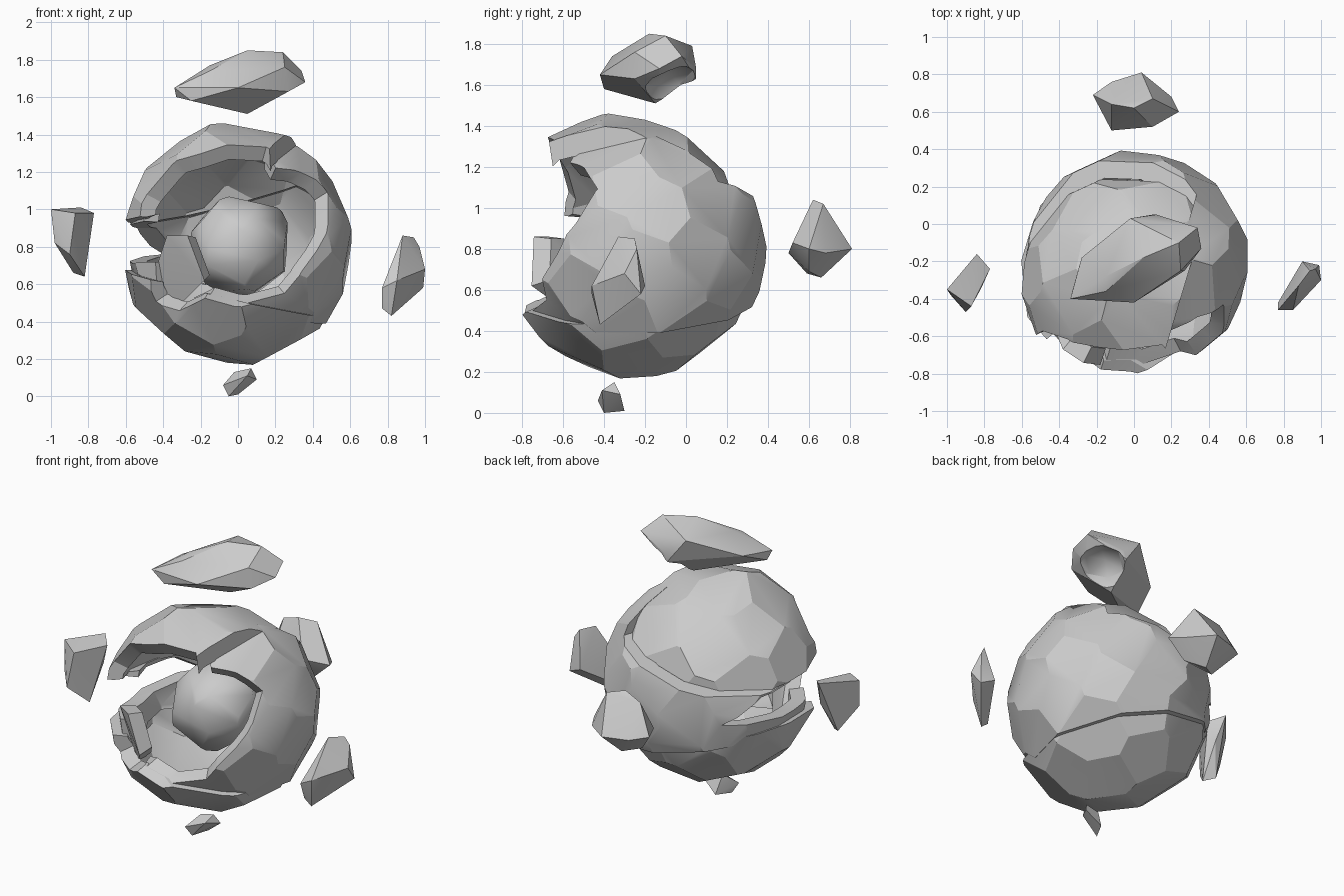
import bpy, bmesh, math, random
from mathutils import Vector, Matrix

if "Cube" in bpy.data.objects:
    bpy.data.objects.remove(bpy.data.objects["Cube"])

C = Vector((0, -0.21, 0.8))      # centre of the shell


def make_obj(name, bm):
    bmesh.ops.recalc_face_normals(bm, faces=bm.faces[:])
    me = bpy.data.meshes.new(name)
    bm.to_mesh(me)
    bm.free()
    ob = bpy.data.objects.new(name, me)
    bpy.context.collection.objects.link(ob)
    return ob


def smooth(ob, angle):
    bpy.ops.object.select_all(action='DESELECT')
    bpy.context.view_layer.objects.active = ob
    ob.select_set(True)
    bpy.ops.object.shade_smooth_by_angle(angle=math.radians(angle))


def cut(ob, cutter):
    m = ob.modifiers.new("cut", 'BOOLEAN')
    m.operation, m.solver, m.object = 'DIFFERENCE', 'EXACT', cutter
    bpy.context.view_layer.objects.active = ob
    bpy.ops.object.modifier_apply(modifier=m.name)
    bpy.data.objects.remove(cutter)


def chiselled_ball(name, r, count, jitter, seed):
    # a block trimmed by many planes spread evenly around a ball
    rnd = random.Random(seed)
    bm = bmesh.new()
    bmesh.ops.create_cube(bm, size=4 * r)
    for i in range(count):
        z = 1 - 2 * (i + 0.5) / count
        a = i * 2.39996
        s = math.sqrt(1 - z * z)
        n = Vector((s * math.cos(a), s * math.sin(a), z))
        n += Vector([rnd.uniform(-jitter, jitter) for _ in range(3)])
        n.normalize()
        res = bmesh.ops.bisect_plane(bm, geom=bm.verts[:] + bm.edges[:] + bm.faces[:],
                                     plane_co=n * r * rnd.uniform(0.98, 1.0),
                                     plane_no=n, clear_outer=True)
        edges = [e for e in res['geom_cut'] if isinstance(e, bmesh.types.BMEdge)]
        if edges:
            bmesh.ops.edgeloop_fill(bm, edges=edges)
    bmesh.ops.remove_doubles(bm, verts=bm.verts[:], dist=0.003)
    return make_obj(name, bm)


def hull(name, pts):
    bm = bmesh.new()
    for p in pts:
        bm.verts.new(p)
    bmesh.ops.convex_hull(bm, input=bm.verts[:])
    bmesh.ops.dissolve_limit(bm, angle_limit=math.radians(8),
                             verts=bm.verts[:], edges=bm.edges[:])
    ob = make_obj(name, bm)
    smooth(ob, 28)
    return ob


def on_ball(x, z, r=0.61):
    # point on the front of the shell (relative to its centre)
    dx, dz = x - C.x, z - C.z
    return Vector((dx, -math.sqrt(max(r * r - dx * dx - dz * dz, 0.03)), dz))


def front_cutter():
    # cone from the shell centre through the broken front outline
    outline = [(-.54, .92), (-.5, 1.06), (-.36, 1.21), (-.2, 1.28), (.14, 1.31), (.2, 1.24),
               (.34, 1.21), (.48, 1.1), (.49, .93), (.43, .78), (.33, .66), (.25, .54),
               (0, .5), (-.16, .54), (-.3, .47), (-.43, .52), (-.47, .75)]
    bm = bmesh.new()
    apex = bm.verts.new((0, 0, 0))
    rim = []
    for x, z in outline:
        p = on_ball(x, z)
        rim.append(bm.verts.new(p * (-1.2 / p.y)))
    for a, b in zip(rim, rim[1:] + rim[:1]):
        bm.faces.new((apex, a, b))
    bm.faces.new(rim)
    return make_obj("front_cutter", bm)


def side_cutter():
    # gap on the left side, a profile in y and z
    prof = [(.21, .76), (0, .9), (-.9, .97), (-.9, .73), (-.3, .71)]
    bm = bmesh.new()
    v = [[bm.verts.new((x, y - C.y, z - C.z)) for y, z in prof] for x in (-1, -.3)]
    bm.faces.new(v[0])
    bm.faces.new(v[1])
    for i in range(5):
        j = (i + 1) % 5
        bm.faces.new((v[0][i], v[0][j], v[1][j], v[1][i]))
    return make_obj("side_cutter", bm)


def half_space(point, normal):
    n = Vector(normal).normalized()
    bm = bmesh.new()
    rot = n.to_track_quat('Z', 'Y').to_matrix().to_4x4()
    mat = Matrix.Translation(Vector(point) - C + n * 1.5) @ rot
    bmesh.ops.create_cube(bm, size=3, matrix=mat)
    return make_obj("half_space", bm)


def plate(name, cutters, offset=(0, 0, 0), scale=1.0):
    ob = chiselled_ball(name, 0.587, 60, 0.08, 5)
    cut(ob, chiselled_ball("inner", 0.5, 60, 0.08, 5))
    for c in [front_cutter(), side_cutter()] + cutters:
        cut(ob, c)
    ob.data.transform(Matrix.Translation(C + Vector(offset)) @ Matrix.Scale(scale, 4))
    smooth(ob, 25)
    return ob


# break planes: under the top plate, right of the top plate, above the bottom plate
top_p, top_n = Vector((-.58, -.05, .88)), Vector((-.25, .07, .97))
side_p, side_n = Vector((.25, -.2, 1.3)), Vector((1, -.3, 0))
low_p, low_n = Vector((.38, -.3, .47)), Vector((.22, -.05, .97))

# broken shell: main body, raised top plate, slipped bottom plate
wedge = half_space(top_p + top_n * .03, top_n)
cut(wedge, half_space(side_p - side_n * .03, side_n))
plate("shell_body", [wedge, half_space(low_p - low_n * .07, -low_n)], (.01, 0, 0), 1.0)
plate("shell_top", [half_space(top_p, -top_n), half_space(side_p, side_n)],
      (.01, -.13, .02), 1.04)
plate("shell_bottom", [half_space(low_p, low_n)], (-.02, -.05, -.02), 1.0)

# core
core = chiselled_ball("core", 0.25, 24, 0.15, 3)
core.data.transform(Matrix.Translation((0.01, -.21, .8)))
smooth(core, 60)

# shard leaning in the opening
pts = []
for x, z in [(-.38, .86), (-.27, .86), (-.18, .62), (-.38, .42), (-.5, .5)]:
    p = on_ball(x, z, .6)
    pts += [C + p, C + p * .84]
hull("leaning_shard", pts)

# floating fragments
top = hull("fragment_top", [
    (-.34, -.4, 1.65), (-.33, -.36, 1.6), (-.28, -.18, 1.68), (-.02, .03, 1.79), (.12, .05, 1.68),
    (.34, -.02, 1.74), (.36, -.13, 1.68), (.27, -.25, 1.63), (0, -.42, 1.65), (-.25, -.4, 1.58),
    (.05, -.15, 1.51), (.05, -.18, 1.85), (.24, -.1, 1.84), (-.15, -.28, 1.77), (.1, .05, 1.63),
    (-.15, -.36, 1.74), (.25, -.25, 1.76)])
bm = bmesh.new()
bmesh.ops.create_icosphere(bm, subdivisions=2, radius=.2,
                           matrix=Matrix.Translation((.23, -.03, 1.5)))
cut(top, make_obj("dent", bm))
smooth(top, 28)
hull("fragment_left", [
    (-1, -.35, 1.0), (-.84, -.16, 1.01), (-.77, -.24, .98), (-.87, -.44, .98), (-.98, -.38, .82),
    (-.9, -.47, .76), (-.88, -.3, .66), (-.82, -.35, .64), (-.81, -.22, .85)])
hull("fragment_right", [
    (.88, -.33, .86), (.94, -.25, .85), (.97, -.24, .8), (1, -.3, .68), (.99, -.22, .58),
    (.9, -.2, .62), (.82, -.42, .43), (.77, -.42, .47), (.77, -.46, .58), (.85, -.46, .62)])
hull("fragment_back", [
    (0, .62, 1.04), (.1, .67, 1.02), (-.12, .64, 1.0), (.04, .81, .8), (-.12, .76, .8),
    (-.22, .69, .82), (.24, .6, .8), (.2, .68, .78), (-.12, .5, .78), (.1, .52, .83),
    (0, .66, .66), (-.1, .59, .68), (.12, .6, .69)])
hull("fragment_bottom", [
    (-.08, -.43, .06), (-.05, -.4, 0), (0, -.3, .01), (-.02, -.35, .13), (.1, -.32, .09),
    (.07, -.35, .15), (.05, -.41, .11)])
